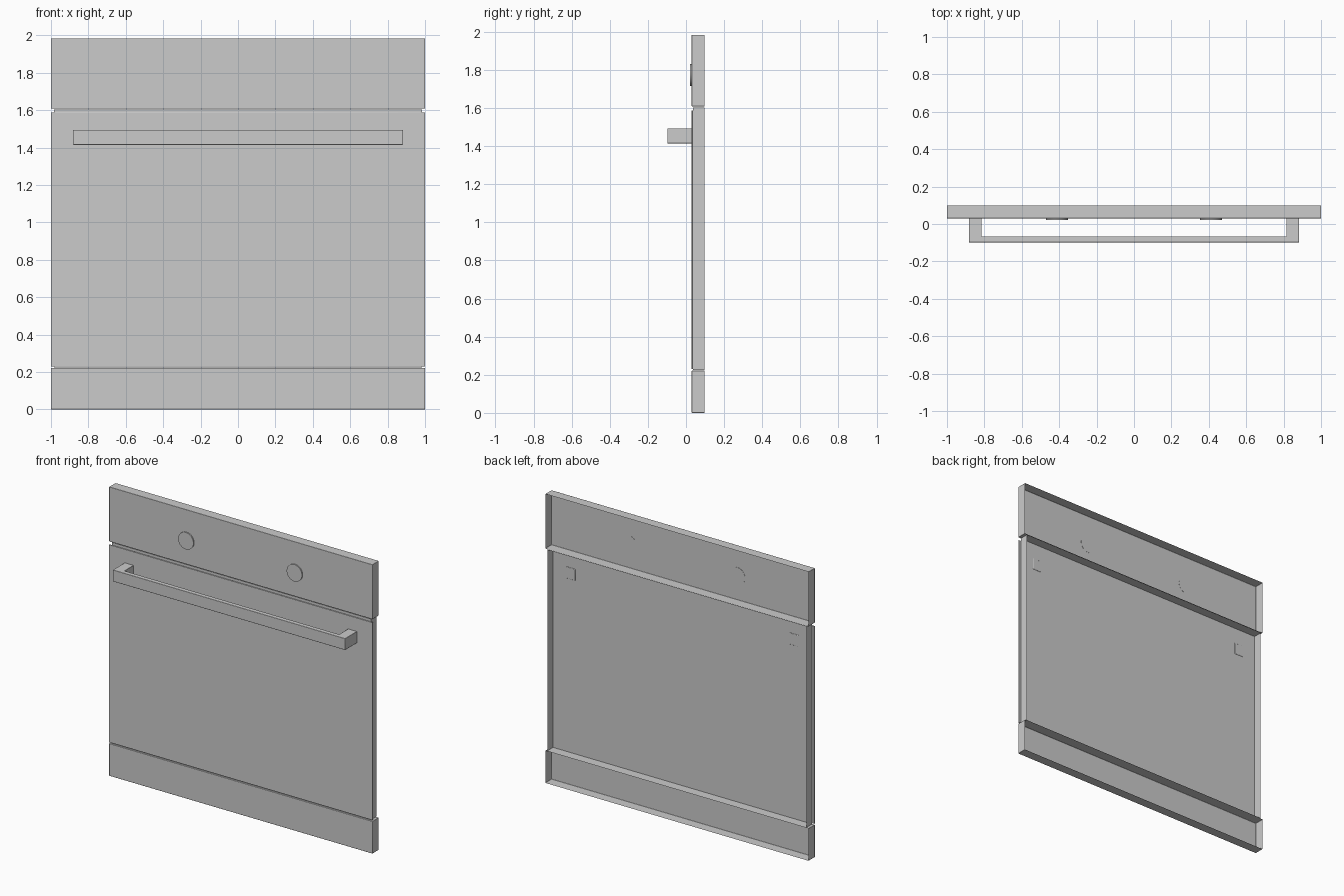
import bpy, bmesh, math
from mathutils import Matrix

if "Cube" in bpy.data.objects:
    bpy.data.objects.remove(bpy.data.objects["Cube"])


def finish(name, bm, bevel=0.0):
    me = bpy.data.meshes.new(name)
    bm.to_mesh(me)
    bm.free()
    ob = bpy.data.objects.new(name, me)
    bpy.context.collection.objects.link(ob)
    bpy.ops.object.select_all(action='DESELECT')
    ob.select_set(True)
    bpy.context.view_layer.objects.active = ob
    bpy.ops.object.shade_smooth_by_angle(angle=math.radians(30))
    if bevel:
        mod = ob.modifiers.new("soft_edges", 'BEVEL')
        mod.width, mod.segments = bevel, 2
        mod.limit_method = 'ANGLE'
    return ob


def panel(name, half_w, y0, y1, z0, z1, open_back=True, bevel=0.002):
    """Box spanning the given ranges, optionally a sheet shell with no back."""
    bm = bmesh.new()
    bmesh.ops.create_cube(bm, size=1)
    for v in bm.verts:
        v.co = (v.co.x * 2 * half_w,
                y0 + (v.co.y + 0.5) * (y1 - y0),
                z0 + (v.co.z + 0.5) * (z1 - z0))
    if open_back:
        back = [f for f in bm.faces if f.normal.y > 0.9]
        bmesh.ops.delete(bm, geom=back, context='FACES')
    return finish(name, bm, bevel)


# Folded sheet fascias above and below the door
panel("control_panel", 1.0, 0.03, 0.098, 1.609, 1.984)
panel("bottom_panel", 1.0, 0.03, 0.098, 0.0, 0.222)

# Door: hollow body with a thin wider front plate
panel("door_body", 0.984, 0.037, 0.098, 0.225, 1.604, bevel=0)
panel("door_front", 1.0, 0.03, 0.0365, 0.23, 1.587, open_back=False, bevel=0.001)

# Flush round control knobs
for side, x in (("left", -0.412), ("right", 0.412)):
    bm = bmesh.new()
    bmesh.ops.create_cone(bm, cap_ends=True, segments=48, radius1=0.058,
                          radius2=0.058, depth=0.009,
                          matrix=Matrix.Translation((x, 0.0265, 1.773))
                          @ Matrix.Rotation(math.pi / 2, 4, 'X'))
    finish(side + "_knob", bm)

# Handle: U-shaped plan extruded upward, its feet passing through the door
half = [(0.882, -0.098), (0.882, 0.039), (0.815, 0.039), (0.815, -0.067)]
plan = half + [(-x, y) for x, y in reversed(half)]
bm = bmesh.new()
face = bm.faces.new([bm.verts.new((x, y, 1.415)) for x, y in plan])
ext = bmesh.ops.extrude_face_region(bm, geom=[face], use_keep_orig=True)
bmesh.ops.translate(bm, vec=(0, 0, 0.079),
                    verts=[g for g in ext["geom"] if isinstance(g, bmesh.types.BMVert)])
bmesh.ops.recalc_face_normals(bm, faces=bm.faces[:])
finish("door_handle", bm, 0.002)
